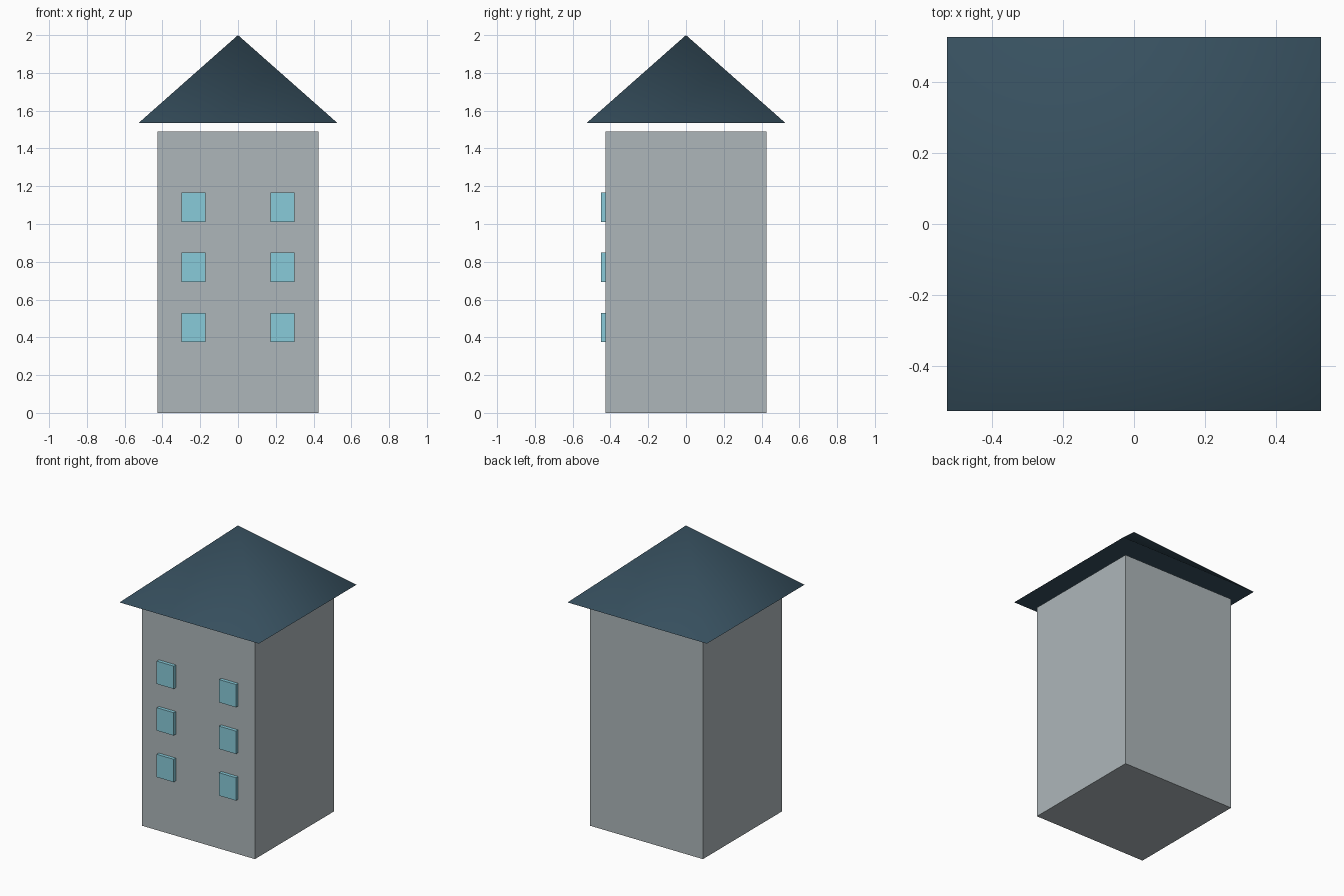
import bpy
from math import radians, sqrt

if "Cube" in bpy.data.objects:
    bpy.data.objects.remove(bpy.data.objects["Cube"])


def material(name, rgb):
    mat = bpy.data.materials.new(name)
    mat.diffuse_color = (*rgb, 1)
    mat.use_nodes = True
    mat.node_tree.nodes["Principled BSDF"].inputs["Base Color"].default_value = mat.diffuse_color
    return mat


wall_mat = material("stone_grey", (0.42, 0.47, 0.49))
roof_mat = material("slate_blue", (0.038, 0.08, 0.114))
glass_mat = material("pale_blue_glass", (0.25, 0.60, 0.70))


def box(name, center, size, mat):
    bpy.ops.mesh.primitive_cube_add(size=1, location=center)
    ob = bpy.context.object
    ob.name = name
    ob.scale = size
    bpy.ops.object.transform_apply(location=False, rotation=False, scale=True)
    ob.data.materials.append(mat)
    return ob


HALF, HEIGHT = 0.426, 1.49           # tower body
ROOF_HALF, EAVES, APEX = 0.526, 1.535, 2.0

# Tower body
box("tower_body", (0, 0, HEIGHT / 2), (2 * HALF, 2 * HALF, HEIGHT), wall_mat)

# Pyramid roof, floating slightly above the walls
bpy.ops.mesh.primitive_cone_add(
    vertices=4, radius1=ROOF_HALF * sqrt(2), radius2=0, depth=APEX - EAVES,
    location=(0, 0, (EAVES + APEX) / 2), rotation=(0, 0, radians(45)))
roof = bpy.context.object
roof.name = "roof"
bpy.ops.object.transform_apply(location=False, rotation=True, scale=False)
roof.data.materials.append(roof_mat)
bpy.ops.object.shade_smooth_by_angle(angle=radians(60))

# Two columns of three front windows, set half into the wall
for row, z in enumerate((0.452, 0.770, 1.088), 1):
    for side, x in (("left", -0.235), ("right", 0.235)):
        box(f"window_{side}_{row}", (x, -HALF, z), (0.128, 0.046, 0.156), glass_mat)
